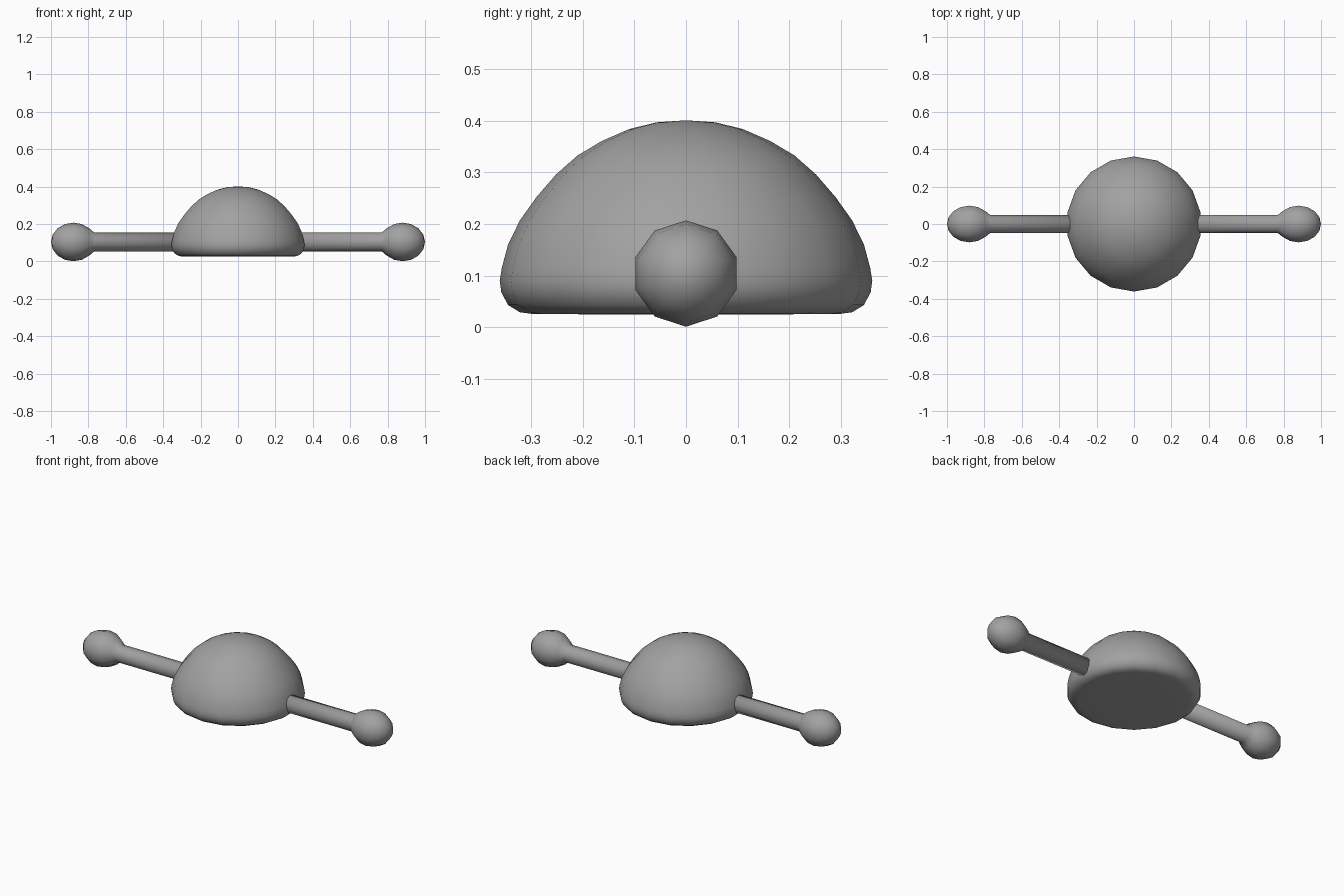
import bpy, bmesh, math

if "Cube" in bpy.data.objects:
    bpy.data.objects.remove(bpy.data.objects["Cube"])

grey = bpy.data.materials.new("grey")
grey.diffuse_color = (0.36, 0.36, 0.36, 1)
grey.use_nodes = True
grey.node_tree.nodes["Principled BSDF"].inputs["Base Color"].default_value = grey.diffuse_color


def lathe(name, profile, sides, place):
    """Revolve (radius, height) points; place maps (a, b, height) to x, y, z."""
    bm = bmesh.new()
    rings = []
    for r, h in profile:
        if r == 0:
            rings.append([bm.verts.new(place(0, 0, h))] * sides)
        else:
            rings.append([bm.verts.new(place(r * math.cos(2 * math.pi * i / sides),
                                             r * math.sin(2 * math.pi * i / sides), h))
                          for i in range(sides)])
    for low, high in zip(rings, rings[1:]):
        for i in range(sides):
            j = (i + 1) % sides
            quad = [low[i], low[j], high[j], high[i]]
            bm.faces.new(list(dict.fromkeys(quad)))
    bmesh.ops.recalc_face_normals(bm, faces=bm.faces)
    mesh = bpy.data.meshes.new(name)
    bm.to_mesh(mesh)
    bm.free()
    mesh.materials.append(grey)
    mesh.shade_smooth()
    obj = bpy.data.objects.new(name, mesh)
    bpy.context.collection.objects.link(obj)
    return obj


# Central dome: flat base, rounded lower rim, hemispherical top
dome = [(0, 0.025), (0.2, 0.025), (0.3, 0.026), (0.322, 0.029), (0.345, 0.043),
        (0.358, 0.068), (0.361, 0.09), (0.357, 0.115), (0.345, 0.16),
        (0.322, 0.207), (0.29, 0.252), (0.252, 0.296), (0.21, 0.333),
        (0.163, 0.361), (0.11, 0.384), (0.057, 0.397), (0, 0.401)]
lathe("dome", dome, 18, lambda a, b, h: (b, a, h))

# Side arms: a rod flaring into a ball at its end
AXIS_Z, BALL_X, BALL_R, BALL_LEN = 0.104, 0.88, 0.103, 0.12
arm = [(0, 0.28), (0.05, 0.28), (0.05, 0.768)]
for deg in (135, 112, 90, 67.5, 45, 22.5):
    t = math.radians(deg)
    arm.append((BALL_R * math.sin(t), BALL_X + BALL_LEN * math.cos(t)))
arm.append((0, 1.0))
for side, s in (("left", -1), ("right", 1)):
    lathe(side + "_arm", arm, 10, lambda a, b, h: (s * h, b, AXIS_Z + a))
